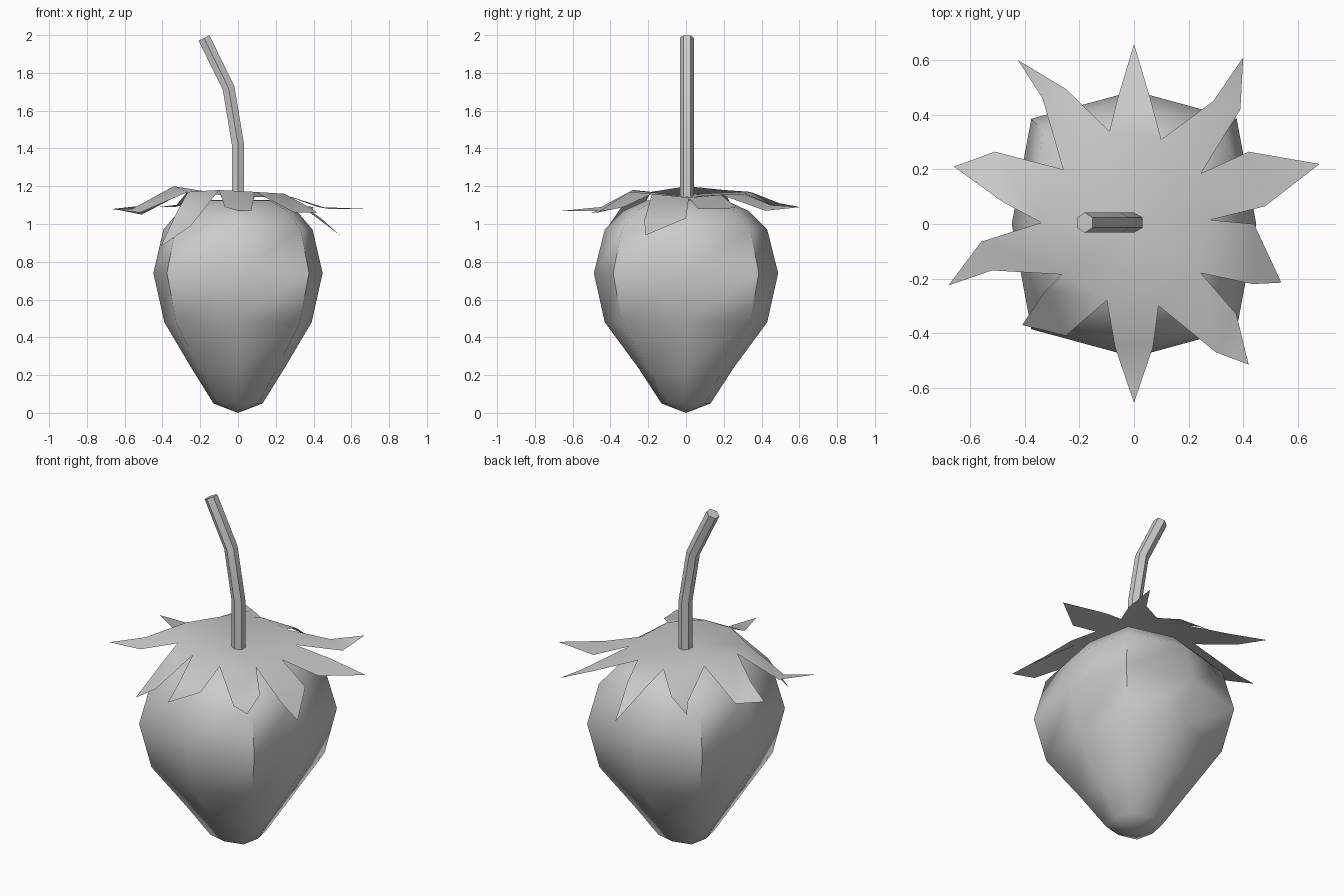
import bpy, bmesh, math
from mathutils import Vector

if "Cube" in bpy.data.objects:
    bpy.data.objects.remove(bpy.data.objects["Cube"])


def make_object(name, bm, angle):
    bmesh.ops.recalc_face_normals(bm, faces=bm.faces)
    mesh = bpy.data.meshes.new(name)
    bm.to_mesh(mesh)
    bm.free()
    obj = bpy.data.objects.new(name, mesh)
    bpy.context.collection.objects.link(obj)
    bpy.ops.object.select_all(action='DESELECT')
    obj.select_set(True)
    bpy.context.view_layer.objects.active = obj
    bpy.ops.object.shade_smooth_by_angle(angle=math.radians(angle))
    return obj


def bridge(bm, rings):
    for a, b in zip(rings, rings[1:]):
        n = len(a)
        for i in range(n):
            j = (i + 1) % n
            bm.faces.new((a[i], a[j], b[j], b[i]))


def cap_point(bm, ring, co):
    tip = bm.verts.new(co)
    for i in range(len(ring)):
        bm.faces.new((ring[i], ring[(i + 1) % len(ring)], tip))


# Berry: eight-sided body, slightly squared and deeper than wide (half x, half y, z)
profile = [(.13, .13, .05), (.245, .25, .235), (.39, .43, .48), (.448, .488, .74),
           (.395, .43, .97), (.31, .33, 1.07), (.2, .21, 1.125)]
bm = bmesh.new()
rings = []
for rx, ry, z in profile:
    ring = []
    for i in range(8):
        a = i * math.pi / 4
        sx, sy = (.84, .79) if i % 2 else (1, 1)
        x = rx * sx * (round(math.cos(a)))
        y = ry * sy * (round(math.sin(a)))
        ring.append(bm.verts.new((x, y, z)))
    rings.append(ring)
bridge(bm, rings)
cap_point(bm, rings[0], (0, 0, 0))
cap_point(bm, rings[-1], (0, 0, 1.13))
make_object("berry", bm, 60)

# Leaf crown: valleys between leaves, clockwise from the back leaf
valleys = [(-.09, .34, 1.17), (.10, .31, 1.16), (.245, .185, 1.155), (.28, .015, 1.14),
           (.245, -.18, 1.16), (.09, -.30, 1.17), (-.10, -.28, 1.18),
           (-.265, -.185, 1.17), (-.34, .005, 1.20), (-.26, .20, 1.18)]
# Each leaf: first shoulder, tip, second shoulder
leaves = [
    ((-.06, .46, 1.10), (0, .66, .96), (.06, .46, 1.10)),
    ((.29, .45, 1.10), (.40, .61, 1.09), (.39, .42, 1.07)),
    ((.42, .265, 1.09), (.68, .22, 1.08), (.48, .065, 1.08)),
    ((.44, .0, 1.03), (.54, -.215, .94), (.435, -.22, 1.02)),
    ((.375, -.33, 1.09), (.42, -.515, 1.06), (.30, -.47, 1.06)),
    ((.07, -.45, 1.07), (0, -.655, 1.07), (-.07, -.45, 1.09)),
    ((-.25, -.41, .99), (-.41, -.37, .88), (-.325, -.245, 1.06)),
    ((-.52, -.17, 1.06), (-.68, -.225, 1.08), (-.56, -.065, 1.08)),
    ((-.48, .08, 1.10), (-.66, .21, 1.08), (-.51, .265, 1.05)),
    ((-.335, .46, 1.09), (-.425, .60, 1.09), (-.25, .495, 1.11)),
]
bm = bmesh.new()
centre = bm.verts.new((0, 0, 1.145))
base = [bm.verts.new(v) for v in valleys]
for i, leaf in enumerate(leaves):
    a, b = base[i], base[(i + 1) % len(base)]
    s1, tip, s2 = [bm.verts.new(p) for p in leaf]
    bm.faces.new((centre, b, a))
    bm.faces.new((a, b, s2, s1))
    bm.faces.new((s1, s2, tip))
make_object("leaf_crown", bm, 60)

# Stem: six-sided bent tube
path = [Vector(p) for p in [(0, .005, 1.12), (0, .005, 1.42), (-.05, .005, 1.72), (-.18, .005, 1.985)]]
bm = bmesh.new()
rings = []
for i, p in enumerate(path):
    d = (path[min(i + 1, 3)] - path[max(i - 1, 0)]).normalized()
    side = Vector((0, 1, 0))
    out = side.cross(d)
    rings.append([bm.verts.new(p + .037 * (side * math.cos(k * math.pi / 3) + out * math.sin(k * math.pi / 3)))
                  for k in range(6)])
bridge(bm, rings)
bm.faces.new(rings[0])
bm.faces.new(rings[-1])
make_object("stem", bm, 40)
